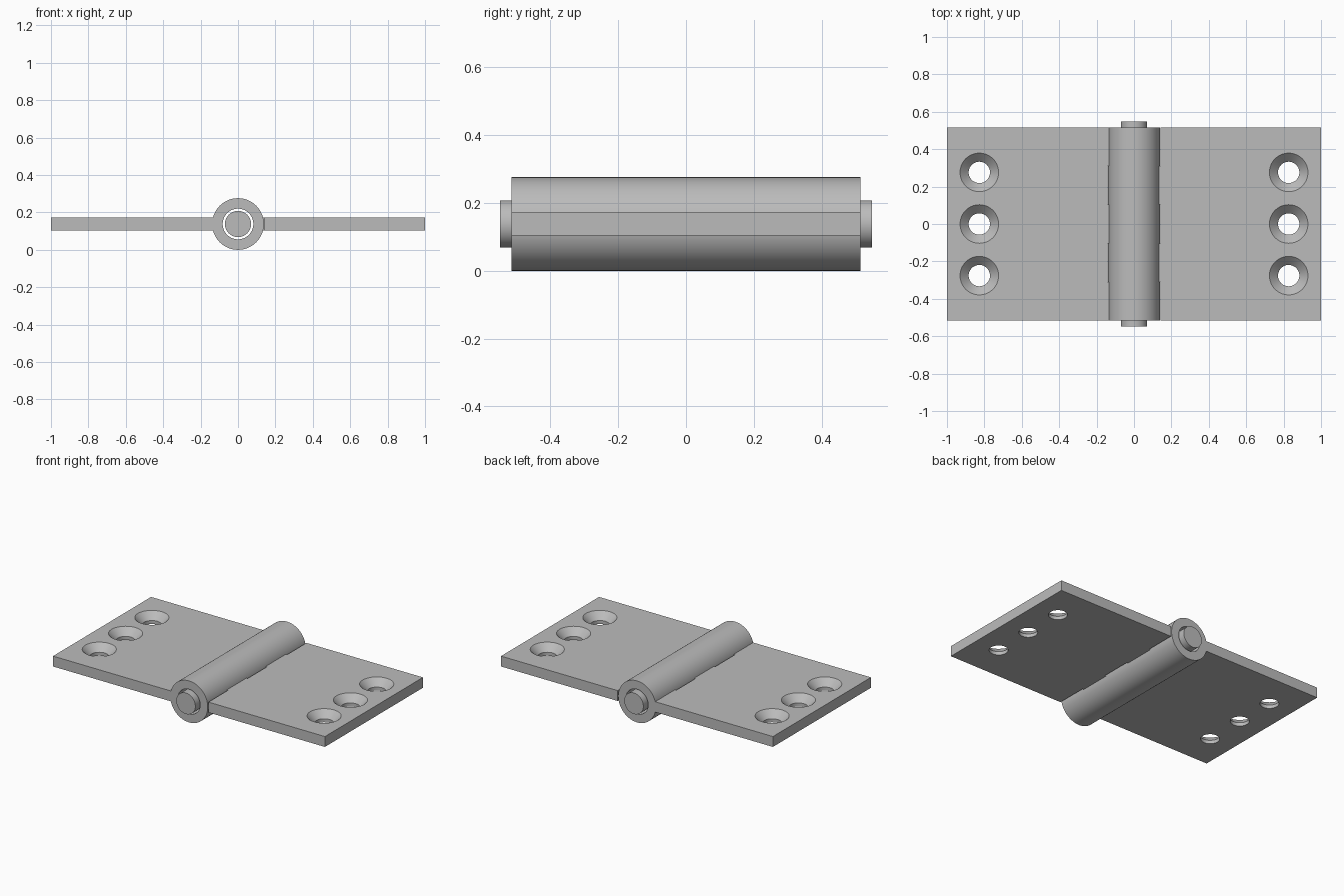
import bpy
import bmesh
import math
from mathutils import Vector

# Main dimensions
AXIS_Z = 0.138          # height of the hinge axis
KNUCKLE_R, BORE_R, PIN_R = 0.138, 0.082, 0.07
HALF_LENGTH, PIN_HALF = 0.515, 0.548
PLATE_LOW, PLATE_TOP = 0.104, 0.173
KNUCKLES = 5
STEP = 2 * HALF_LENGTH / KNUCKLES
SEGMENTS = 96

cube = bpy.data.objects.get("Cube")
if cube:
    bpy.data.objects.remove(cube, do_unlink=True)

steel = bpy.data.materials.new("grey_steel")
steel.use_nodes = True
STEEL_COLOUR = (0.5, 0.5, 0.5, 1)
steel.diffuse_color = STEEL_COLOUR
steel.node_tree.nodes["Principled BSDF"].inputs["Base Color"].default_value = STEEL_COLOUR


def make_object(name, bm):
    bmesh.ops.recalc_face_normals(bm, faces=bm.faces)
    mesh = bpy.data.meshes.new(name)
    bm.to_mesh(mesh)
    bm.free()
    mesh.materials.append(steel)
    obj = bpy.data.objects.new(name, mesh)
    bpy.context.collection.objects.link(obj)
    return obj


def activate(obj):
    bpy.ops.object.select_all(action="DESELECT")
    obj.select_set(True)
    bpy.context.view_layer.objects.active = obj


def smooth(obj):
    activate(obj)
    bpy.ops.object.shade_smooth_by_angle(angle=math.radians(30))


def lathe(bm, profile, place, closed):
    """Turn (radius, distance) points into rings; place maps them into space."""
    rings = []
    for r, d in profile:
        angles = [2 * math.pi * i / SEGMENTS for i in range(SEGMENTS)]
        rings.append([bm.verts.new(place(r * math.cos(a), r * math.sin(a), d)) for a in angles])
    pairs = list(zip(rings, rings[1:]))
    if closed:
        pairs.append((rings[-1], rings[0]))
    else:
        bm.faces.new(rings[0])
        bm.faces.new(rings[-1])
    for a, b in pairs:
        for i in range(SEGMENTS):
            j = (i + 1) % SEGMENTS
            bm.faces.new((a[i], a[j], b[j], b[i]))


def along_axis(u, v, d):
    return Vector((u, d, AXIS_Z + v))


def make_leaf(name, side, parity):
    # Comb-edged plate: fingers reach this leaf's own knuckles
    outline = [(1, -HALF_LENGTH), (1, HALF_LENGTH)]
    for k in reversed(range(KNUCKLES)):
        x = 0.134 if k % 2 == parity else 0.143
        low = -HALF_LENGTH + k * STEP
        outline += [(x, low + STEP), (x, low)]
    bm = bmesh.new()
    face = bm.faces.new([bm.verts.new((side * x, y, PLATE_LOW)) for x, y in outline])
    top = bmesh.ops.extrude_face_region(bm, geom=[face])["geom"]
    bmesh.ops.translate(bm, vec=(0, 0, PLATE_TOP - PLATE_LOW),
                        verts=[g for g in top if isinstance(g, bmesh.types.BMVert)])
    leaf = make_object(name, bm)

    # Countersunk screw holes
    bm = bmesh.new()
    profile = [(0.057, PLATE_LOW - 0.05), (0.057, PLATE_TOP - 0.046),
               (0.103, PLATE_TOP), (0.103, PLATE_TOP + 0.05)]
    for y in (-0.276, 0, 0.276):
        lathe(bm, profile, lambda u, v, d: Vector((side * 0.827 + u, y + v, d)), False)
    cutter = make_object(name + "_hole_cutter", bm)
    cutter.hide_render = True
    cut = leaf.modifiers.new("screw_holes", "BOOLEAN")
    cut.operation = "DIFFERENCE"
    cut.solver = "EXACT"
    cut.object = cutter
    activate(leaf)
    bpy.ops.object.modifier_apply(modifier=cut.name)
    bpy.data.objects.remove(cutter, do_unlink=True)
    smooth(leaf)

    # Knuckles belonging to this leaf
    for k in range(parity, KNUCKLES, 2):
        low = -HALF_LENGTH + k * STEP
        high = low + STEP
        bm = bmesh.new()
        lathe(bm, [(KNUCKLE_R, low), (KNUCKLE_R, high), (BORE_R, high), (BORE_R, low)],
              along_axis, True)
        smooth(make_object(f"{name}_knuckle_{k + 1}", bm))


make_leaf("right_leaf", -1, 0)
make_leaf("left_leaf", 1, 1)

# Hinge pin through all knuckles
bm = bmesh.new()
lathe(bm, [(PIN_R, -PIN_HALF), (PIN_R, PIN_HALF)], along_axis, False)
smooth(make_object("hinge_pin", bm))
